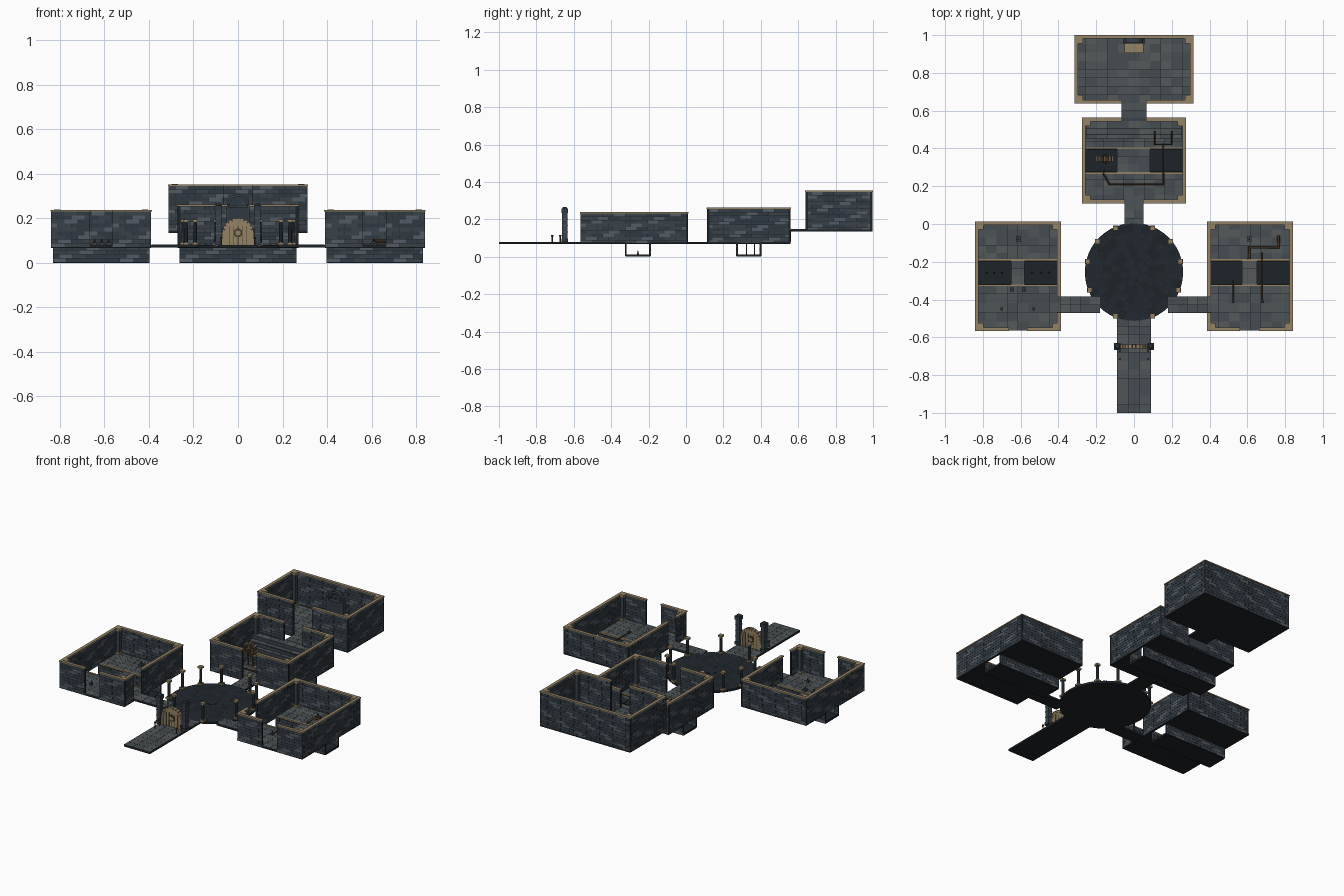
import bpy, bmesh, random
from math import sin, cos, pi, radians
from mathutils import Matrix, Vector

if "Cube" in bpy.data.objects:
    bpy.data.objects.remove(bpy.data.objects["Cube"])

random.seed(4)
COL = [(.012, .017, .022), (.075, .09, .095), (.06, .073, .08), (.09, .1, .1),
       (.04, .054, .068), (.03, .042, .054), (.085, .105, .125), (.3, .225, .13), (.07, .045, .025), (.016, .022, .03)]
NAMES = ["dark_stone", "floor_a", "floor_b", "floor_c", "wall_a", "wall_b", "wall_light", "sandstone", "bronze", "disc_stone"]
MATS = []
for n, c in zip(NAMES, COL):
    m = bpy.data.materials.new(n)
    m.diffuse_color = (*c, 1)
    m.use_nodes = True
    m.node_tree.nodes["Principled BSDF"].inputs["Base Color"].default_value = m.diffuse_color
    MATS.append(m)
DARK, FLOOR, WALL, LIGHT, TAN, BRONZE, DISC = 0, 1, 4, 6, 7, 8, 9


def finish(name, bm):
    me = bpy.data.meshes.new(name)
    for m in MATS:
        me.materials.append(m)
    bm.to_mesh(me)
    bm.free()
    ob = bpy.data.objects.new(name, me)
    bpy.context.collection.objects.link(ob)
    return ob


def paint(res, mat):
    for f in {f for v in res["verts"] for f in v.link_faces}:
        f.material_index = mat


def box(bm, x0, x1, y0, y1, z0, z1, mat, rot=None):
    M = Matrix.Translation(((x0 + x1) / 2, (y0 + y1) / 2, (z0 + z1) / 2))
    M = M @ (rot or Matrix()) @ Matrix.Diagonal((abs(x1 - x0), abs(y1 - y0), z1 - z0, 1))
    paint(bmesh.ops.create_cube(bm, size=1, matrix=M), mat)


def cyl(bm, c, r, h, mat, n=12, axis=None, r2=None):
    M = Matrix.Translation(c) @ (Matrix.Rotation(pi / 2, 4, axis) if axis else Matrix())
    paint(bmesh.ops.create_cone(bm, cap_ends=True, segments=n, radius1=r, radius2=r if r2 is None else r2,
                                depth=h, matrix=M), mat)


def floor(bm, x0, x1, y0, y1, z):
    # dark slab with shaded paving on top
    box(bm, x0, x1, y0, y1, z - .013, z - .002, DARK)
    nx, ny = max(1, round((x1 - x0) / .055)), max(1, round((y1 - y0) / .045))
    dx, dy = (x1 - x0) / nx, (y1 - y0) / ny
    for i in range(nx):
        for j in range(ny):
            x, y = x0 + i * dx, y0 + j * dy
            box(bm, x + .0005, x + dx - .0005, y + .0005, y + dy - .0005, z - .003, z, FLOOR + random.choice((0, 0, 1, 1, 2)))


def wall(bm, along_x, c, a0, a1, z0, z1, t=.014, trim=True):
    # dark core, staggered brick courses, sandstone coping
    def put(p, q, za, zb, w, mat):
        if along_x:
            box(bm, p, q, c - w / 2, c + w / 2, za, zb, mat)
        else:
            box(bm, c - w / 2, c + w / 2, p, q, za, zb, mat)
    top = z1 - .007 if trim else z1
    put(a0, a1, z0, top, t - .002, DARK)
    rows = max(2, round((top - z0) / .017))
    h = (top - z0) / rows
    for r in range(rows):
        p, k = a0 - (.03 if r % 2 else 0), 0
        while p < a1 - .002:
            q = min(p + .06, a1)
            mat = LIGHT if (k - r) % 5 == 0 else WALL + random.randint(0, 1)
            put(max(p, a0) + .0007, q - .0007, z0 + r * h + .0007, z0 + (r + 1) * h - .0007, t, mat)
            p += .06
            k += 1
    if trim:
        put(a0 - .002, a1 + .002, top, z1, t + .005, TAN)


def pillar(bm, x, y, z0, z1, w=.02):
    box(bm, x - w / 2, x + w / 2, y - w / 2, y + w / 2, z0, z1, WALL)
    for za, zb in ((z0, z0 + .012), (z1 - .01, z1 + .004)):
        box(bm, x - w * .7, x + w * .7, y - w * .7, y + w * .7, za, zb, TAN)


def room(name, x0, x1, y0, y1, zf, zt, gaps, trench=None):
    # paved floor, interrupted by the trench
    bm = bmesh.new()
    if trench:
        ta, tb, bx0, bx1 = trench
        floor(bm, x0, x1, y0, ta, zf)
        floor(bm, x0, x1, tb, y1, zf)
        floor(bm, bx0, bx1, ta, tb, zf)
        for y in (ta - .004, tb + .004):
            box(bm, x0 + .012, x1 - .012, y - .005, y + .005, zf - .004, zf + .003, TAN)
    else:
        floor(bm, x0, x1, y0, y1, zf)
    finish(name + "_floor", bm)
    # walls, split at the full-height doorways
    bm = bmesh.new()
    h = .007
    for side, along, c, a, b in (("front", 1, y0 + h, x0, x1), ("back", 1, y1 - h, x0, x1),
                                 ("left", 0, x0 + h, y0, y1), ("right", 0, x1 - h, y0, y1)):
        g = gaps.get(side)
        for p, q in (((a, g[0]), (g[1], b)) if g else ((a, b),)):
            wall(bm, along, c, p, q, zf - .01, zt)
    finish(name + "_walls", bm)
    bm = bmesh.new()
    for x in (x0 + .028, x1 - .028):
        for y in (y0 + .028, y1 - .028):
            pillar(bm, x, y, zf, zt - .002)
    finish(name + "_corner_pillars", bm)
    # open-ended trench below the floor
    if trench:
        bm = bmesh.new()
        box(bm, x0 + .008, x1 - .008, ta - .004, tb + .004, 0, .012, DARK)
        for y in (ta - .002, tb + .002):
            wall(bm, 1, y, x0 + .008, x1 - .008, .004, zf - .006, .01, False)
        finish(name + "_trench", bm)


def pipe(name, pts, r=.005):
    cu = bpy.data.curves.new(name, "CURVE")
    cu.dimensions, cu.bevel_depth, cu.bevel_resolution, cu.use_fill_caps = "3D", r, 1, True
    sp = cu.splines.new("POLY")
    sp.points.add(len(pts) - 1)
    for p, c in zip(sp.points, pts):
        p.co = (*c, 1)
    cu.materials.append(MATS[BRONZE])
    bpy.context.collection.objects.link(bpy.data.objects.new(name, cu))


Z = .08
room("left_room", -.84, -.39, -.565, .012, Z, .238, {"right": (-.47, -.385), "front": (-.665, -.565)}, (-.32, -.195, -.65, -.58))
room("right_room", .39, .84, -.565, .012, Z, .238, {"left": (-.47, -.385), "front": (.56, .665)}, (-.32, -.195, .572, .652))
room("middle_room", -.272, .272, .112, .56, Z, .262, {"front": (-.05, .05), "back": (-.065, .065)}, (.275, .397, -.09, .085))
room("back_room", -.312, .312, .64, .998, .147, .353, {"front": (-.065, .065)})

# causeway and corridors
bm = bmesh.new()
floor(bm, -.09, .09, -1, -.495, Z)
floor(bm, -.05, .05, -.01, .112, Z)
floor(bm, -.065, .065, .56, .64, .147)
for s in (-1, 1):
    floor(bm, min(s * .18, s * .39), max(s * .18, s * .39), -.47, -.385, Z + .002)
finish("causeways", bm)

# round plaza with ringed paving
bm = bmesh.new()
cyl(bm, (0, -.255, .0735), .26, .013, DARK, 48)
rings = [.03, .075, .12, .165, .21, .258]
for k in range(5):
    n = 12 + 6 * k
    for i in range(n):
        a, b = 2 * pi * (i + .03) / n, 2 * pi * (i + .97) / n
        vs = [bm.verts.new((r * cos(t), -.255 + r * sin(t), .082))
              for r, t in ((rings[k] + .002, a), (rings[k + 1], a), (rings[k + 1], b), (rings[k] + .002, b))]
        bm.faces.new(vs).material_index = random.choice((DARK, DISC, DISC))
        if (i + k) % 3 == 0:
            r, t = rings[k + 1] - .01, (a + b) / 2
            cyl(bm, (r * cos(t), -.255 + r * sin(t), .0825), .003, .002, BRONZE, 6)
cyl(bm, (0, -.255, .081), .028, .003, DISC, 16)
finish("plaza", bm)

# plaza columns
bm = bmesh.new()
for a in (67, 40, 13, -22, -67):
    for s in (-1, 1):
        x, y = s * .252 * cos(radians(a)), -.255 + .252 * sin(radians(a))
        cyl(bm, (x, y, .135), .009, .11, WALL, 10, r2=.008)
        for z, w in ((.085, .014), (.19, .0125)):
            box(bm, x - w, x + w, y - w, y + w, z - .006, z + .006, TAN)
finish("plaza_columns", bm)

# gate on the causeway: towers, arch stones and door leaf
bm = bmesh.new()
gy = -.648
for s in (-1, 1):
    box(bm, s * .088 - .013, s * .088 + .013, gy - .014, gy + .014, Z, .24, WALL)
    box(bm, s * .088 - .017, s * .088 + .017, gy - .018, gy + .018, Z, .098, WALL + 1)
    box(bm, s * .088 - .017, s * .088 + .017, gy - .018, gy + .018, .235, .258, WALL + 1)
    cyl(bm, (s * .088, gy, .262), .014, .008, WALL, 8, r2=.008)
    for z in (.13, .165, .2):
        box(bm, s * .088 - .015, s * .088 + .015, gy - .016, gy + .016, z, z + .004, LIGHT)
    box(bm, s * .064 - .007, s * .064 + .007, gy - .01, gy + .01, Z, .132, TAN)
    for y in (-.715, -.672):
        cyl(bm, (s * .075, y, .095), .003, .03, BRONZE, 6)
        cyl(bm, (s * .075, y, .112), .006, .01, BRONZE, 8)
for i in range(11):
    a = pi * (i + .5) / 11
    x, z = .064 * cos(a), .132 + .064 * sin(a)
    box(bm, x - .0085, x + .0085, gy - .01, gy + .01, z - .007, z + .007, TAN, Matrix.Rotation(pi / 2 - a, 4, "Y") @ Matrix())
finish("gate_arch", bm)

bm = bmesh.new()
prof = [(-.058, Z), (.058, Z)] + [(.058 * cos(pi * i / 12), .132 + .058 * sin(pi * i / 12)) for i in range(13)]
f = bm.faces.new([bm.verts.new((x, gy - .005, z)) for x, z in prof])
ext = bmesh.ops.extrude_face_region(bm, geom=[f])
bmesh.ops.translate(bm, vec=(0, .01, 0), verts=[v for v in ext["geom"] if isinstance(v, bmesh.types.BMVert)])
bmesh.ops.recalc_face_normals(bm, faces=bm.faces)
for f in bm.faces:
    f.material_index = TAN
for x in (-.04, -.02, 0, .02, .04):
    box(bm, x - .0012, x + .0012, gy - .007, gy + .007, Z, .165, BRONZE)
cyl(bm, (0, gy, .135), .02, .02, BRONZE, 16, "X")
cyl(bm, (0, gy, .135), .012, .024, TAN, 16, "X")
finish("gate_door", bm)

# steps rising to the back room
bm = bmesh.new()
for y, z in ((.45, .1), (.475, .124), (.505, .147)):
    box(bm, -.255, .255, y, .546, Z, z - .003, WALL)
    floor(bm, -.255, .255, y, .546, z)
box(bm, -.065, .065, .54, .562, Z, .146, WALL)
finish("middle_room_steps", bm)

# water wheel over the trench
bm = bmesh.new()
wc = Vector((-.155, .345, .142))
for i in range(16):
    a = 2 * pi * i / 16
    R = Matrix.Rotation(-a, 4, "Y")
    p = wc + Vector((.034 * cos(a), 0, .034 * sin(a)))
    box(bm, p.x - .004, p.x + .004, p.y - .013, p.y + .013, p.z - .007, p.z + .007, BRONZE, R)
    if i % 2 == 0:
        p = wc + Vector((.025 * cos(a), 0, .025 * sin(a)))
        box(bm, p.x - .02, p.x + .02, p.y - .004, p.y + .004, p.z - .002, p.z + .002, TAN, R)
        p = wc + Vector((.042 * cos(a), 0, .042 * sin(a)))
        box(bm, p.x - .004, p.x + .004, p.y - .014, p.y + .014, p.z - .005, p.z + .005, TAN, R)
cyl(bm, wc, .009, .05, BRONZE, 10, "X")
for y in (.323, .367):
    box(bm, -.159, -.151, y - .003, y + .003, .012, .145, BRONZE)
finish("water_wheel", bm)

# shrine on the back wall
bm = bmesh.new()
box(bm, -.05, .05, .905, .965, .147, .162, TAN)
box(bm, -.045, .045, .955, .984, .16, .25, WALL + 1)
for s in (-1, 1):
    box(bm, s * .05 - .008, s * .05 + .008, .955, .984, .147, .262, WALL)
for i in range(9):
    a = pi * (i + .5) / 9
    x, z = .042 * cos(a), .262 + .042 * sin(a)
    box(bm, x - .008, x + .008, .962, .984, z - .006, z + .006, WALL, Matrix.Rotation(pi / 2 - a, 4, "Y"))
finish("back_room_shrine", bm)

# pipework
pipe("wheel_pipe", [(-.16, .3, .09), (-.16, .265, .09), (-.13, .21, .09), (.155, .21, .09), (.155, .425, .09)])
pipe("branch_pipe", [(.11, .49, .135), (.11, .42, .1), (.2, .42, .1), (.2, .49, .135)], .004)
pipe("right_room_pipe", [(.61, -.185, .092), (.61, -.125, .1), (.765, -.125, .1), (.765, -.06, .1)], .008)
for x, y in ((.525, -.3), (.68, -.15)):
    pipe("right_room_rod", [(x, y, .085), (x, -.41, .085)], .004)

# small pedestals and levers in the side rooms
bm = bmesh.new()
for x, y, w in ((-.645, -.347, .011), (-.582, -.347, .011), (-.612, -.08, .013), (-.7, -.45, .007), (-.53, -.45, .007),
                (.61, -.08, .013), (.525, -.41, .007), (.68, -.41, .007)):
    box(bm, x - w, x + w, y - w, y + w, Z, Z + .012, WALL)
    cyl(bm, (x, y, Z + .018), w * .4, .016, BRONZE, 8)
for x in (-.78, -.74, -.7, -.54, -.49, -.45):
    cyl(bm, (x, -.257, .022), .006, .024, BRONZE, 6, r2=.001)
finish("pedestals", bm)
